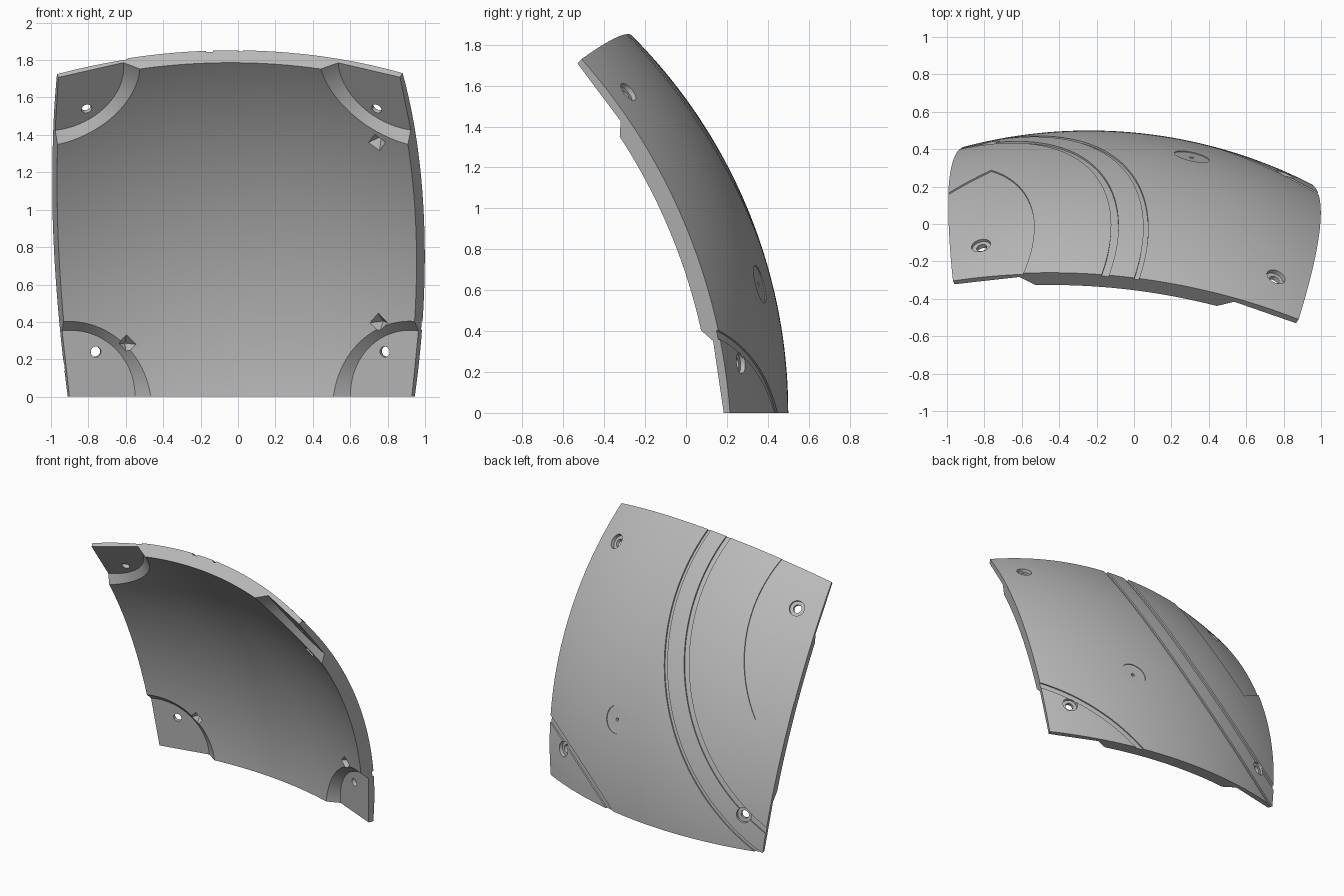
import bpy, bmesh, math
from mathutils import Vector

if "Cube" in bpy.data.objects:
    bpy.data.objects.remove(bpy.data.objects["Cube"])

R = 2.607                        # outer sphere radius
WALL = 0.093                     # main wall thickness
PAD = 0.05                       # wall left behind each mounting pad
CENTRE = Vector((-0.24, -2.107, 0))

grey = bpy.data.materials.new("light_grey")
grey.use_nodes = True
grey.diffuse_color = (0.5, 0.5, 0.5, 1)
grey.node_tree.nodes["Principled BSDF"].inputs["Base Color"].default_value = (0.5, 0.5, 0.5, 1)


def make_object(name, bm):
    bmesh.ops.recalc_face_normals(bm, faces=bm.faces)
    mesh = bpy.data.meshes.new(name)
    bm.to_mesh(mesh)
    bm.free()
    mesh.materials.append(grey)
    obj = bpy.data.objects.new(name, mesh)
    bpy.context.collection.objects.link(obj)
    return obj


def direction(x, z):
    """Unit vector from the sphere centre to the shell point seen at x, z."""
    dx = x - CENTRE.x
    return Vector((dx, math.sqrt(R * R - dx * dx - z * z), z)).normalized()


# Curved panel bounded by four great circles
bl, br = direction(-0.91, 0), direction(0.945, 0)
tl, tr = direction(-0.97, 1.73), direction(0.88, 1.73)
N = 56
bm = bmesh.new()
layers = []
for radius in (R, R - WALL):
    layers.append([[bm.verts.new(CENTRE + radius * bl.lerp(br, i / N).lerp(tl.lerp(tr, i / N), j / N).normalized())
                    for i in range(N + 1)] for j in range(N + 1)])
for g in layers:
    for j in range(N):
        for i in range(N):
            bm.faces.new((g[j][i], g[j][i + 1], g[j + 1][i + 1], g[j + 1][i]))
outer, inner = layers
for i in range(N):
    for k in (0, N):
        bm.faces.new((outer[k][i], outer[k][i + 1], inner[k][i + 1], inner[k][i]))
        bm.faces.new((outer[i][k], outer[i + 1][k], inner[i + 1][k], inner[i][k]))
panel = make_object("curved_panel", bm)


def cut(bm):
    """Subtract a closed shape from the panel."""
    cutter = make_object("cutter", bm)
    cutter.hide_render = True
    mod = panel.modifiers.new("cut", 'BOOLEAN')
    mod.operation, mod.solver, mod.object = 'DIFFERENCE', 'EXACT', cutter
    bpy.context.view_layer.objects.active = panel
    bpy.ops.object.modifier_apply(modifier=mod.name)
    bpy.data.objects.remove(cutter)


def cone(start, axis, length, r1, r2, sides=40):
    """Cone or cylinder from start along axis."""
    bm = bmesh.new()
    bmesh.ops.create_cone(bm, cap_ends=True, segments=sides, radius1=r1, radius2=r2, depth=length)
    bmesh.ops.translate(bm, verts=bm.verts, vec=(0, 0, length / 2))
    bmesh.ops.transform(bm, verts=bm.verts, matrix=axis.to_track_quat('Z', 'Y').to_matrix().to_4x4())
    bmesh.ops.translate(bm, verts=bm.verts, vec=start)
    return bm


def band(axis, d_outer, d_inner, depth, steps):
    """Shallow ring on the shell, between two circles about an axis."""
    a, b = math.acos(d_outer / R), math.acos(d_inner / R)
    angles = [a + (b - a) * k / steps for k in range(steps + 1)]
    profile = [(R - depth, t) for t in angles] + [(R + 0.04, t) for t in reversed(angles)]
    bm = bmesh.new()
    verts = [bm.verts.new((r * math.sin(t), 0, r * math.cos(t))) for r, t in profile]
    edges = [bm.edges.new((verts[k - 1], verts[k])) for k in range(len(verts))]
    bmesh.ops.spin(bm, geom=verts + edges, axis=(0, 0, 1), cent=(0, 0, 0),
                   angle=2 * math.pi, steps=200, use_merge=True)
    bmesh.ops.remove_doubles(bm, verts=bm.verts, dist=1e-5)
    bmesh.ops.transform(bm, verts=bm.verts, matrix=axis.to_track_quat('Z', 'Y').to_matrix().to_4x4())
    bmesh.ops.translate(bm, verts=bm.verts, vec=CENTRE)
    return bm


# Recessed corner pads with bevelled rims
holes = [(bl, direction(-0.77, 0.245)), (br, direction(0.805, 0.245)),
         (tl, direction(-0.82, 1.57)), (tr, direction(0.76, 1.57))]
for corner, h in holes:
    p = corner * R
    floor = p - h * (p.dot(h) - (R - PAD))
    cut(cone(CENTRE + floor, -h, 0.3, 0.36, 0.66, 96))

# Small notches in the pad rims
for x, z in ((0.78, 1.41), (-0.61, 0.29), (0.79, 0.41)):
    d = direction(x, z)
    cut(cone(CENTRE + d * (R - 0.12), d, 0.08, 0.075, 0.005, 4))

# Screw holes with counterbores
for corner, h in holes:
    cut(cone(CENTRE + h * (R - 0.2), h, 0.4, 0.028, 0.028))
    cut(cone(CENTRE + h * (R - 0.025), h, 0.2, 0.052, 0.052))

# Curved seams on the outer face
side_axis = Vector((-0.504, 0.696, 0.51)).normalized()
low_axis = Vector((0.551, 0.694, -0.464)).normalized()
cut(band(side_axis, 2.189, 2.168, 0.01, 1))
cut(band(side_axis, 2.09, 2.075, 0.01, 1))
cut(band(low_axis, 2.085, 2.06, 0.01, 1))

# Shallow side inset, round on one side and straight below
inset = band(side_axis, R, 2.385, 0.008, 24)
res = bmesh.ops.bisect_plane(inset, geom=inset.verts[:] + inset.edges[:] + inset.faces[:],
                             plane_co=CENTRE, plane_no=(0.59, -0.164, 0.79), clear_inner=True)
rim = [e for e in res["geom_cut"] if isinstance(e, bmesh.types.BMEdge)]
bmesh.ops.contextual_create(inset, geom=rim)
cut(inset)

# Round shallow marker with a pin hole
m = direction(0.31, 0.63)
cut(cone(CENTRE + m * (R - 0.007), m, 0.1, 0.095, 0.095, 64))
cut(cone(CENTRE + m * (R - 0.03), m, 0.1, 0.012, 0.012, 16))

# Smooth the shell, keep the cut edges sharp
bpy.ops.object.select_all(action='DESELECT')
panel.select_set(True)
bpy.context.view_layer.objects.active = panel
bpy.ops.object.shade_smooth_by_angle(angle=math.radians(25))
